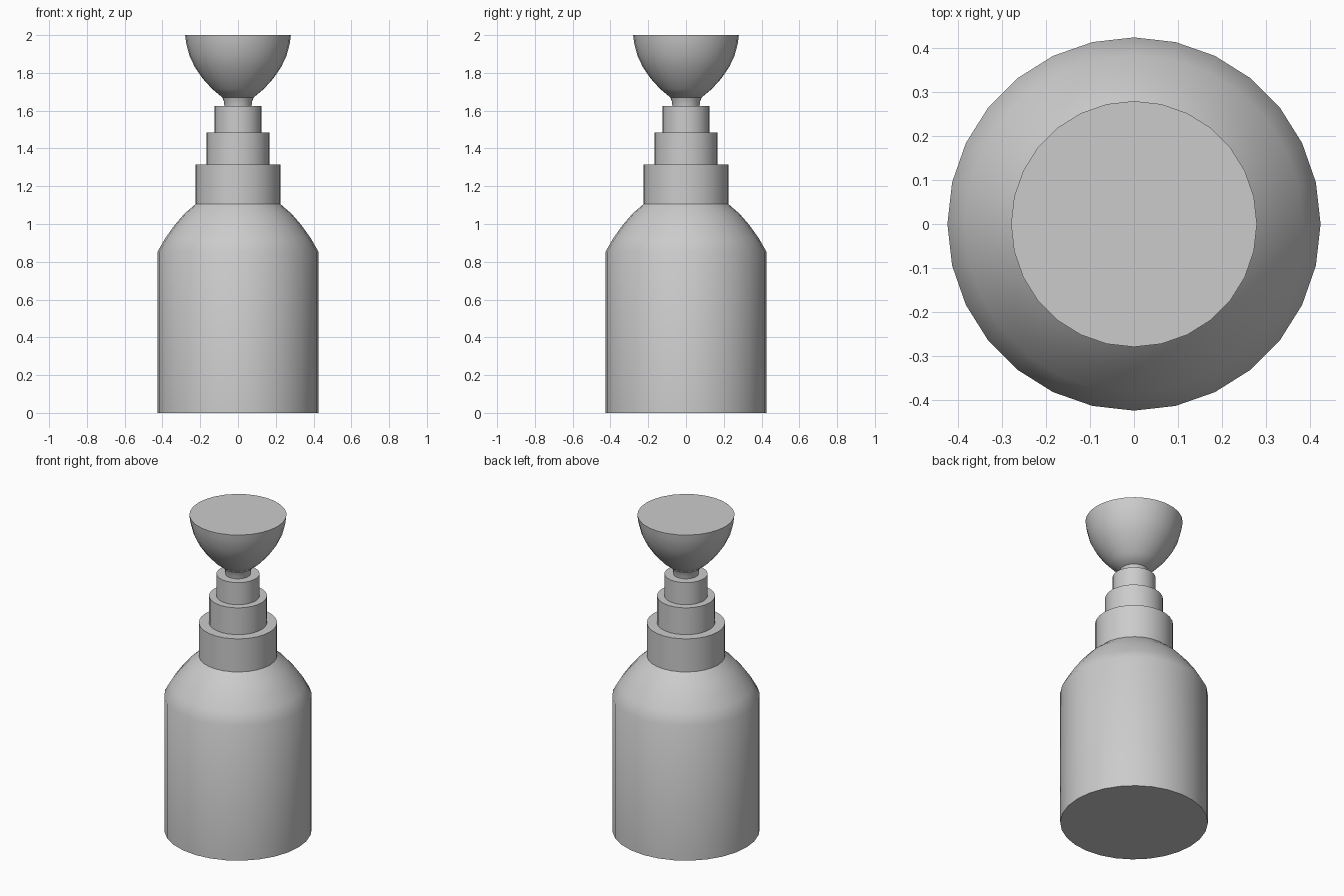
import bpy
import bmesh
import math

cube = bpy.data.objects.get("Cube")
if cube:
    bpy.data.objects.remove(cube, do_unlink=True)

SIDES = 28

grey = bpy.data.materials.new("plain_grey")
grey.use_nodes = True
colour = (0.6, 0.6, 0.6, 1)
grey.diffuse_color = colour
grey.node_tree.nodes["Principled BSDF"].inputs["Base Color"].default_value = colour


def lathe(name, profile):
    """Turn (radius, height) points around z and cap both ends."""
    bm = bmesh.new()
    rings = []
    for radius, height in profile:
        angles = [2 * math.pi * i / SIDES for i in range(SIDES)]
        rings.append([bm.verts.new((radius * math.cos(a), radius * math.sin(a), height))
                      for a in angles])
    for low, high in zip(rings, rings[1:]):
        for i in range(SIDES):
            j = (i + 1) % SIDES
            bm.faces.new((low[i], low[j], high[j], high[i]))
    bm.faces.new(rings[0][::-1])
    bm.faces.new(rings[-1])
    mesh = bpy.data.meshes.new(name)
    bm.to_mesh(mesh)
    bm.free()
    mesh.materials.append(grey)
    obj = bpy.data.objects.new(name, mesh)
    bpy.context.collection.objects.link(obj)
    bpy.ops.object.select_all(action="DESELECT")
    obj.select_set(True)
    bpy.context.view_layer.objects.active = obj
    bpy.ops.object.shade_smooth_by_angle(angle=math.radians(40))
    return obj


# Barrel with its rounded shoulder
lathe("body", [(0.425, 0), (0.425, 0.855), (0.385, 0.925), (0.335, 0.995),
               (0.283, 1.055), (0.225, 1.105)])

# Stepped collars
bottom = 1.105
for name, radius, top in (("lower_collar", 0.225, 1.315),
                          ("middle_collar", 0.167, 1.485),
                          ("upper_collar", 0.124, 1.625)):
    lathe(name, [(radius, bottom), (radius, top)])
    bottom = top

# Short flared neck under the cup
lathe("neck", [(0.072, 1.625), (0.075, 1.65), (0.083, 1.67)])

# Closed, flat-topped cup
lathe("cup", [(0.083, 1.67), (0.137, 1.715), (0.187, 1.77), (0.228, 1.83),
              (0.257, 1.89), (0.275, 1.96), (0.28, 2.0)])
